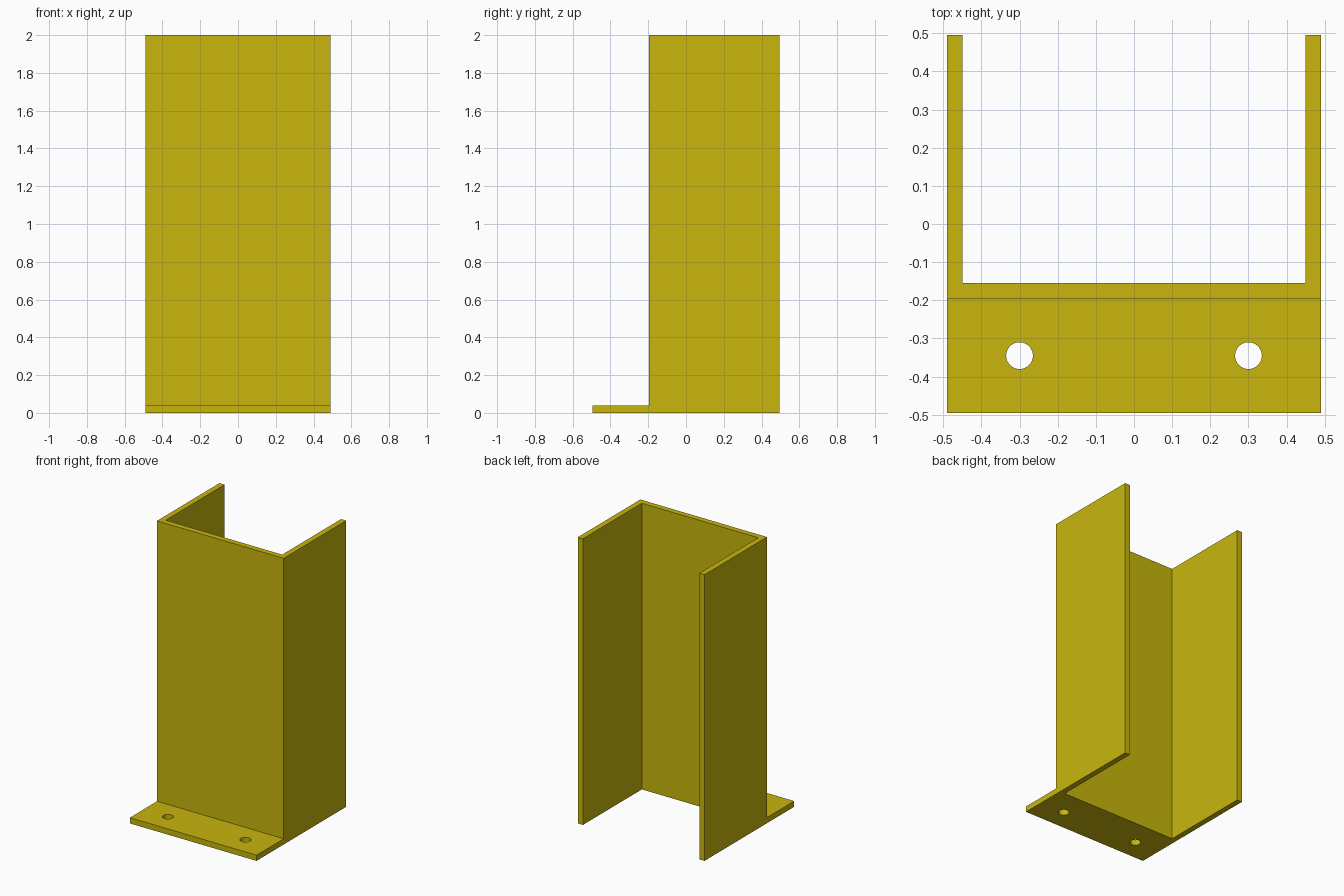
import bpy, bmesh, math
from mathutils import Vector

cube = bpy.data.objects.get("Cube")
if cube:
    bpy.data.objects.remove(cube, do_unlink=True)

HALF_W, BACK, FRONT, HEIGHT = 0.49, 0.495, -0.195, 2.0
WALL, FLANGE = 0.04, 0.30

# Yellow paint
yellow = bpy.data.materials.new("yellow_paint")
yellow.use_nodes = True
colour = (0.578, 0.468, 0.004, 1)
yellow.diffuse_color = colour
yellow.node_tree.nodes["Principled BSDF"].inputs["Base Color"].default_value = colour


def make_object(name, bm):
    bmesh.ops.recalc_face_normals(bm, faces=bm.faces[:])
    mesh = bpy.data.meshes.new(name)
    bm.to_mesh(mesh)
    bm.free()
    mesh.materials.append(yellow)
    obj = bpy.data.objects.new(name, mesh)
    bpy.context.collection.objects.link(obj)
    return obj


# U-shaped channel, extruded upward from its plan
bm = bmesh.new()
inner = HALF_W - WALL
right_half = [(-HALF_W, FRONT), (-HALF_W, BACK), (-inner, BACK), (-inner, FRONT + WALL)]
plan = right_half + [(-x, y) for x, y in reversed(right_half)]
base = bm.faces.new([bm.verts.new((x, y, 0)) for x, y in plan])
top = bmesh.ops.extrude_face_region(bm, geom=[base], use_keep_orig=True)["geom"]
bmesh.ops.translate(bm, vec=(0, 0, HEIGHT),
                    verts=[g for g in top if isinstance(g, bmesh.types.BMVert)])
bmesh.ops.recalc_face_normals(bm, faces=bm.faces[:])

# Foot flange, pulled out of the bottom strip of the front wall
bmesh.ops.bisect_plane(bm, geom=bm.verts[:] + bm.edges[:] + bm.faces[:],
                       plane_co=(0, 0, WALL), plane_no=(0, 0, 1))
strip = min(bm.faces, key=lambda f: (f.calc_center_median() - Vector((0, FRONT, WALL / 2))).length)
foot = bmesh.ops.extrude_discrete_faces(bm, faces=[strip])["faces"][0]
bmesh.ops.translate(bm, vec=(0, -FLANGE, 0), verts=foot.verts[:])
bmesh.ops.dissolve_limit(bm, angle_limit=math.radians(1), verts=bm.verts[:], edges=bm.edges[:])
bracket = make_object("channel_bracket", bm)

# Two bolt holes through the flange
for side, x in (("right", -0.3), ("left", 0.3)):
    bm = bmesh.new()
    bmesh.ops.create_cone(bm, cap_ends=True, segments=40, radius1=0.035, radius2=0.035, depth=0.3)
    bmesh.ops.translate(bm, vec=(x, -0.345, 0), verts=bm.verts[:])
    cutter = make_object(side + "_hole_cutter", bm)
    cutter.hide_render = True
    cut = bracket.modifiers.new(side + "_bolt_hole", 'BOOLEAN')
    cut.operation = 'DIFFERENCE'
    cut.solver = 'EXACT'
    cut.object = cutter
    bpy.context.view_layer.objects.active = bracket
    bpy.ops.object.modifier_apply(modifier=cut.name)
    bpy.data.objects.remove(cutter, do_unlink=True)

# Smooth hole walls, crisp plate edges
bpy.ops.object.select_all(action='DESELECT')
bracket.select_set(True)
bpy.ops.object.shade_smooth_by_angle(angle=math.radians(30))
